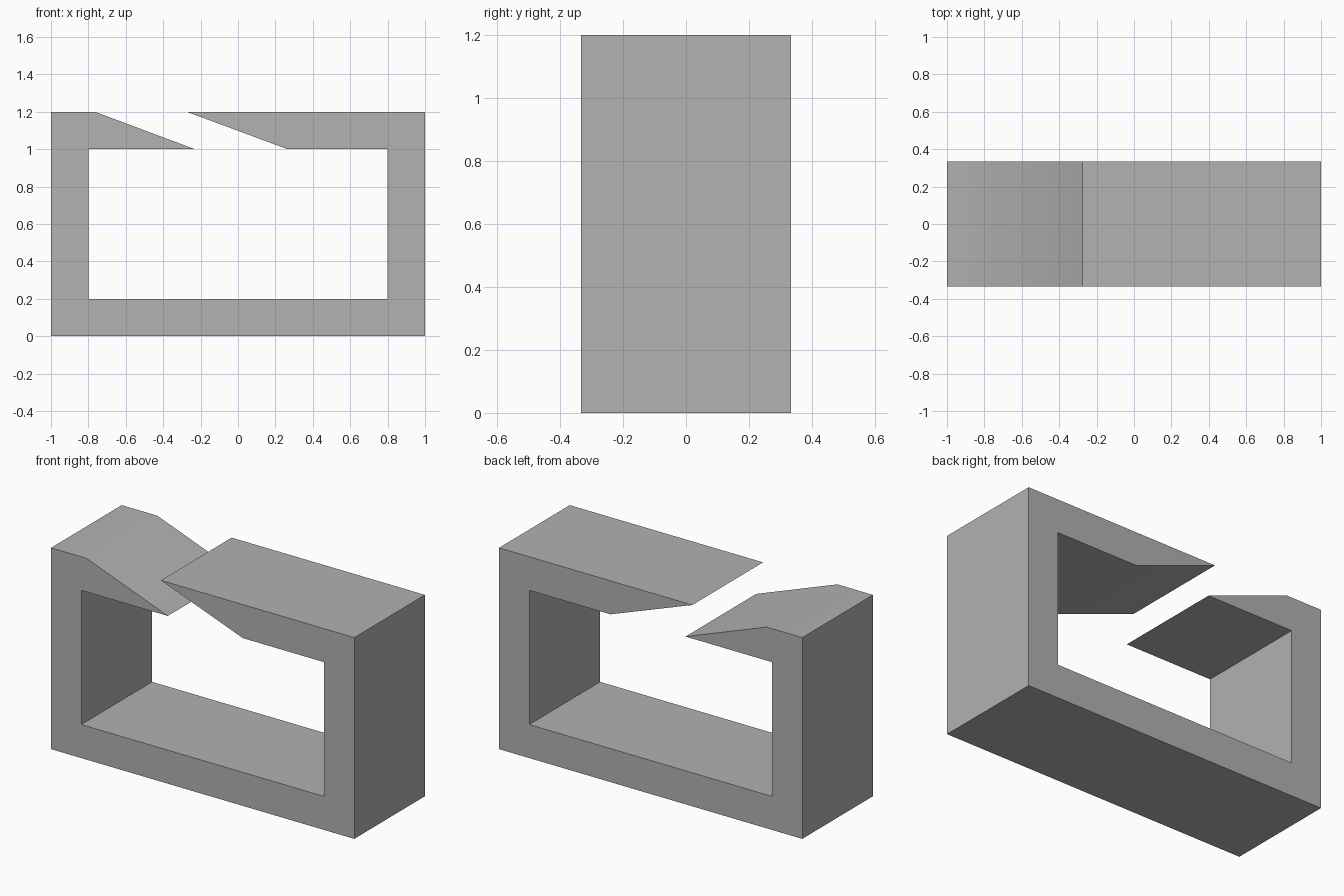
import bpy
import bmesh
from math import radians

cube = bpy.data.objects.get("Cube")
if cube:
    bpy.data.objects.remove(cube, do_unlink=True)

# One plain grey for the whole piece
grey = bpy.data.materials.new("plain_grey")
grey.use_nodes = True
colour = (0.445, 0.445, 0.445, 1)
grey.diffuse_color = colour
grey.node_tree.nodes["Principled BSDF"].inputs["Base Color"].default_value = colour

HALF_DEPTH = 0.333
WALL = 0.2
HEIGHT = 1.2

# Rectangular link outline (x, z), split by a slanted gap in the top bar
inner = 1 - WALL
under = HEIGHT - WALL
outline = [
    (-1, 0), (1, 0), (1, HEIGHT),
    (-0.275, HEIGHT), (0.265, under),            # long overhanging lip
    (inner, under), (inner, WALL), (-inner, WALL), (-inner, under),
    (-0.23, under), (-0.765, HEIGHT),            # short ramped lip
    (-1, HEIGHT),
]

# Extrude the outline from front to back
bm = bmesh.new()
front = bm.faces.new([bm.verts.new((x, -HALF_DEPTH, z)) for x, z in outline])
result = bmesh.ops.extrude_face_region(bm, geom=[front], use_keep_orig=True)
back = [v for v in result["geom"] if isinstance(v, bmesh.types.BMVert)]
bmesh.ops.translate(bm, verts=back, vec=(0, 2 * HALF_DEPTH, 0))
bmesh.ops.recalc_face_normals(bm, faces=bm.faces)

mesh = bpy.data.meshes.new("split_link")
bm.to_mesh(mesh)
bm.free()
mesh.materials.append(grey)
link = bpy.data.objects.new("split_link", mesh)
bpy.context.collection.objects.link(link)

# Shallow ramps blend softly, right angles stay sharp
bpy.ops.object.select_all(action="DESELECT")
link.select_set(True)
bpy.context.view_layer.objects.active = link
bpy.ops.object.shade_smooth_by_angle(angle=radians(30))
